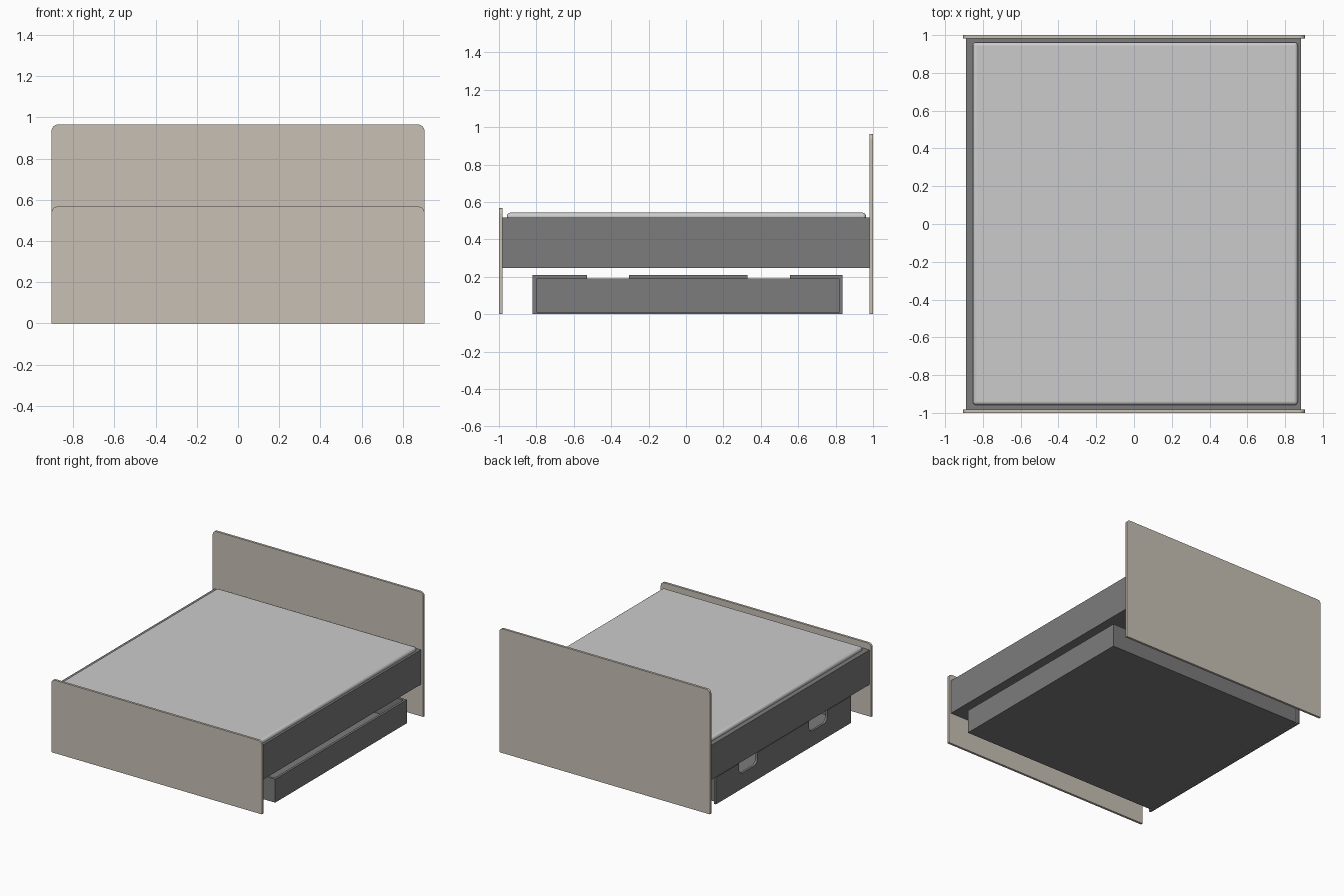
import bpy, bmesh
from math import sin, cos, pi
from mathutils import Vector

if "Cube" in bpy.data.objects:
    bpy.data.objects.remove(bpy.data.objects["Cube"])


def material(name, rgb):
    m = bpy.data.materials.new(name)
    m.diffuse_color = (*rgb, 1)
    m.use_nodes = True
    m.node_tree.nodes["Principled BSDF"].inputs["Base Color"].default_value = m.diffuse_color
    return m


BEIGE = material("beige_board", (0.58, 0.53, 0.46))
DARK = material("dark_grey", (0.2, 0.2, 0.2))


def finish(bm, name, mat):
    bmesh.ops.recalc_face_normals(bm, faces=bm.faces)
    me = bpy.data.meshes.new(name)
    bm.to_mesh(me)
    bm.free()
    ob = bpy.data.objects.new(name, me)
    bpy.context.collection.objects.link(ob)
    if mat:
        me.materials.append(mat)
    return ob


def box(name, lo, hi, mat=None):
    lo, hi = Vector(lo), Vector(hi)
    bm = bmesh.new()
    bmesh.ops.create_cube(bm, size=1)
    for v in bm.verts:
        v.co = (lo + hi) / 2 + v.co * (hi - lo)
    return finish(bm, name, mat)


def slab(name, outline, thickness, place, mat):
    """Extrude a 2D outline; place(u, v, w) maps it into the scene."""
    bm = bmesh.new()
    face = bm.faces.new([bm.verts.new(place(u, v, 0)) for u, v in outline])
    out = bmesh.ops.extrude_face_region(bm, geom=[face])
    shift = Vector(place(0, 0, thickness)) - Vector(place(0, 0, 0))
    moved = [g for g in out["geom"] if isinstance(g, bmesh.types.BMVert)]
    bmesh.ops.translate(bm, verts=moved, vec=shift)
    return finish(bm, name, mat)


def arc(cx, cy, r, a0, a1, n=6):
    return [(cx + r * cos(a0 + (a1 - a0) * i / n),
             cy + r * sin(a0 + (a1 - a0) * i / n)) for i in range(n + 1)]


# Headboard and footboard: upright boards with rounded top corners
W, R = 0.905, 0.03
for name, height, y in (("headboard", 0.965, 0.982), ("footboard", 0.567, -1.0)):
    outline = ([(-W, 0), (W, 0)]
               + arc(W - R, height - R, R, 0, pi / 2)
               + arc(-W + R, height - R, R, pi / 2, pi))
    slab(name, outline, 0.018, lambda u, v, w, y=y: (u, y + w, v), BEIGE)

# Bed base between the boards
box("bed_base", (-0.89, -0.982, 0.248), (0.885, 0.982, 0.517), DARK)

# Mattress with softly rounded edges
mattress = box("mattress", (-0.853, -0.958, 0.40), (0.867, 0.962, 0.543))
bev = mattress.modifiers.new("round_edges", "BEVEL")
bev.width = 0.018
bev.segments = 4
bpy.context.view_layer.objects.active = mattress
mattress.select_set(True)
bpy.ops.object.shade_smooth_by_angle()

# Drawer tray: floor and three walls
X0, X1, Y0, Y1, T = -0.827, 0.88, -0.80, 0.82, 0.018
Z0, Z1 = 0.008, 0.19
box("drawer_floor", (X0, Y0, Z0), (X1, Y1, Z0 + T), DARK)
box("drawer_back", (X1 - T, Y0, Z0), (X1, Y1, Z1), DARK)
for name, y in (("drawer_side_foot", Y0), ("drawer_side_head", Y1 - T)):
    box(name, (X0, y, Z0), (X1 - T, y + T, Z1), DARK)

# Drawer front on the left side, with two rounded hand notches in its top edge
TOP, BOTTOM, NR = 0.209, 0.12, 0.045
outline = [(-0.82, 0), (0.838, 0), (0.838, TOP)]
for a, b in ((0.33, 0.555), (-0.53, -0.305)):
    outline += [(b, TOP)]
    outline += arc(b - NR, BOTTOM + NR, NR, 0, -pi / 2)
    outline += arc(a + NR, BOTTOM + NR, NR, -pi / 2, -pi)
    outline += [(a, TOP)]
outline.append((-0.82, TOP))
slab("drawer_front", outline, 0.018, lambda u, v, w: (-0.845 + w, u, v), DARK)
